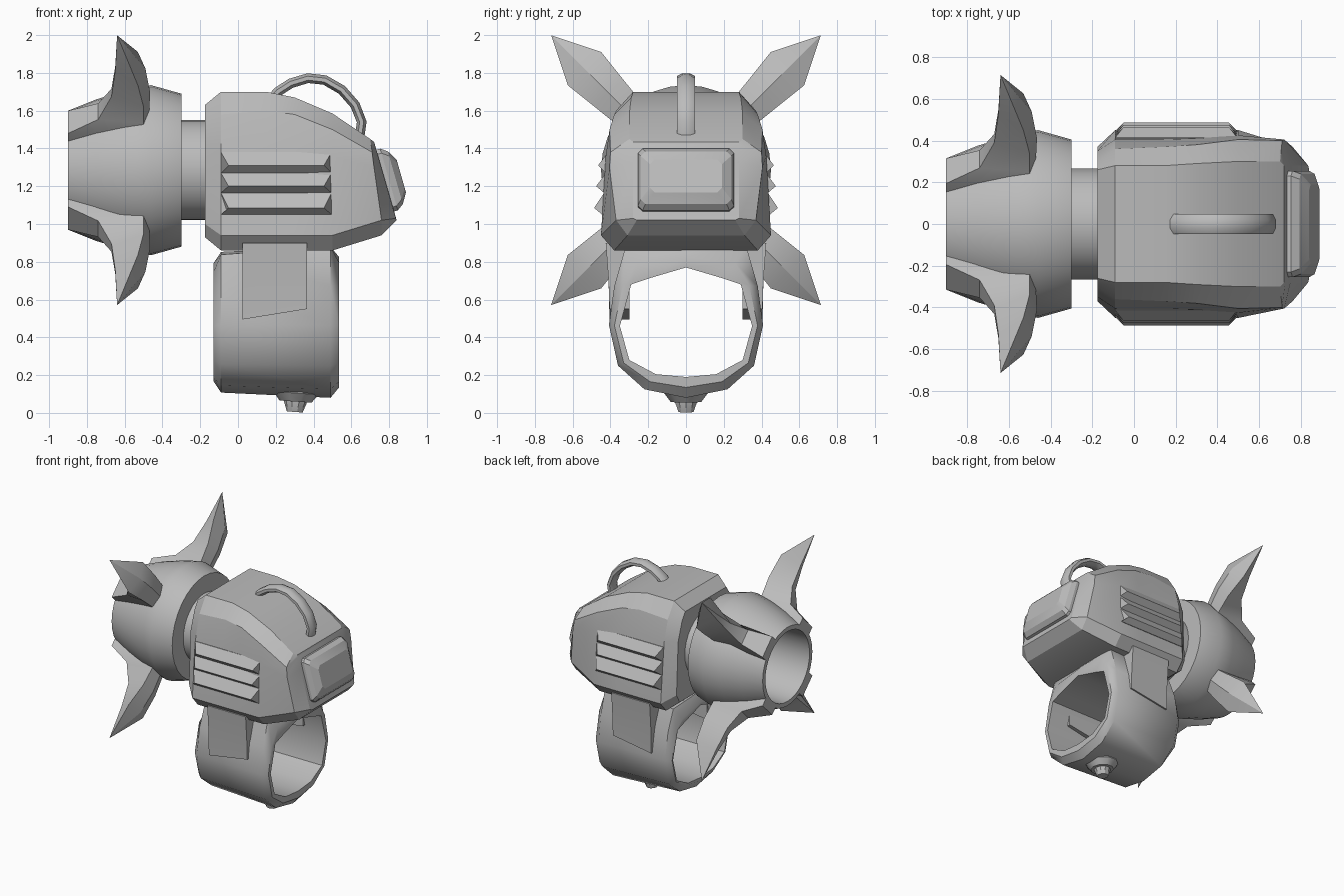
import bpy, bmesh
from math import sin, cos, pi, radians, hypot
from mathutils import Matrix, Vector

cube = bpy.data.objects.get("Cube")
if cube:
    bpy.data.objects.remove(cube, do_unlink=True)

GREY = (0.5, 0.5, 0.5, 1)
metal = bpy.data.materials.new("plain grey")
metal.use_nodes = True
metal.diffuse_color = GREY
metal.node_tree.nodes["Principled BSDF"].inputs["Base Color"].default_value = GREY

AXIS_Z = 1.285  # height of the barrel axis


def loft(name, rings, angle=30, closed=False, caps=True, matrix=None):
    """Skin a list of equally long point rings into one object."""
    bm = bmesh.new()
    rows = [[bm.verts.new(p) for p in ring] for ring in rings]
    n = len(rows[0])
    pairs = list(zip(rows, rows[1:]))
    if closed:
        pairs.append((rows[-1], rows[0]))
    for a, b in pairs:
        for i in range(n):
            j = (i + 1) % n
            bm.faces.new((a[i], a[j], b[j], b[i]))
    if caps and not closed:
        bm.faces.new(rows[0])
        bm.faces.new(rows[-1])
    bmesh.ops.remove_doubles(bm, verts=bm.verts, dist=0.0005)
    bmesh.ops.recalc_face_normals(bm, faces=bm.faces)
    if matrix:
        bm.transform(matrix)
    mesh = bpy.data.meshes.new(name)
    bm.to_mesh(mesh)
    bm.free()
    mesh.materials.append(metal)
    obj = bpy.data.objects.new(name, mesh)
    bpy.context.collection.objects.link(obj)
    bpy.ops.object.select_all(action='DESELECT')
    obj.select_set(True)
    bpy.context.view_layer.objects.active = obj
    bpy.ops.object.shade_smooth_by_angle(angle=radians(angle))
    return obj


def mirrored(half):
    """Close a half outline across the y = 0 plane."""
    return half + [(x, -y, z) for x, y, z in reversed(half) if y > 0]


def lathe(name, profile, sides, matrix, closed=False):
    """Revolve (radius, height) pairs about the local z axis."""
    rings = [[(r * cos(2 * pi * i / sides), r * sin(2 * pi * i / sides), h)
              for i in range(sides)] for r, h in profile]
    return loft(name, rings, 32, closed, True, matrix)


# Barrel with an open muzzle, and its neck
along_x = Matrix.Translation((0, 0, AXIS_Z)) @ Matrix.Rotation(pi / 2, 4, 'Y')
lathe("barrel", [(.27, -.5), (.28, -.9), (.315, -.9), (.375, -.75), (.42, -.6),
                 (.45, -.46), (.405, -.3)], 32, along_x)
lathe("neck", [(.265, -.32), (.265, -.15)], 32, along_x)

# Four curved fins: each slice is radius, front x, front half width,
# side x, side half width, back x
FIN = [(.28, -.9, .085, -.5, .09, -.48),
       (.36, -.9, .085, -.5, .09, -.475),
       (.44, -.74, .06, -.5, .09, -.47),
       (.58, -.67, .03, -.5, .105, -.465),
       (.76, -.65, .015, -.53, .125, -.49),
       (1.01, -.64, 0, -.64, 0, -.64)]
fin_rings = [[(xa, -ta, r), (xm, -tm, r), (xb, 0, r), (xm, tm, r), (xa, ta, r)]
             for r, xa, ta, xm, tm, xb in FIN]
for k, name in enumerate(["upper_left", "lower_left", "lower_right", "upper_right"]):
    turn = Matrix.Translation((0, 0, AXIS_Z)) @ Matrix.Rotation(pi / 4 + k * pi / 2, 4, 'X')
    loft(name + "_fin", fin_rings, 30, caps=False, matrix=turn)

# Faceted main housing, lofted from back to front
BOTTOM = [(.45, .94), (.38, .86)]
SECTIONS = [(-.175, [(.26, 1.63), (.3, 1.57), (.35, 1.42), (.37, 1), (.33, .93)]),
            (-.09, [(.28, 1.7), (.36, 1.58), (.405, 1.42)] + BOTTOM),
            (.15, [(.28, 1.7), (.37, 1.6), (.405, 1.42)] + BOTTOM),
            (.3, [(.29, 1.67), (.38, 1.58), (.41, 1.4)] + BOTTOM),
            (.5, [(.3, 1.585), (.405, 1.5), (.425, 1.36)] + BOTTOM)]
body = [mirrored([(x, y, z) for y, z in half]) for x, half in SECTIONS]
body.append(mirrored([(.7, .3, 1.45), (.71, .4, 1.38), (.72, .405, 1.3),
                      (.76, .37, 1.02), (.76, .31, .94)]))
body.append(mirrored([(.72, .28, 1.435), (.725, .28, 1.42), (.75, .28, 1.33),
                      (.835, .28, 1.03), (.84, .26, 1.02)]))
loft("housing", body, 22)

# Bevelled lens on the sloping nose
up = Vector((-.12, 0, .42)).normalized()
out = Vector((.42, 0, .12)).normalized()
centre = Vector((.78, 0, 1.23))
lens = []
for w, h, d in [(.255, .17, -.03), (.255, .17, .02), (.24, .145, .055), (.19, .09, .088)]:
    c = .025
    corners = [(w, h - c), (w - c, h), (c - w, h), (-w, h - c),
               (-w, c - h), (c - w, -h), (w - c, -h), (w, c - h)]
    lens.append([centre + Vector((0, a, 0)) + up * b + out * d for a, b in corners])
loft("nose_lens", lens, 22)

# Louvred vents and strap plates on both sides
LOUVRES = [1.38, 1.31, 1.27, 1.2, 1.165, 1.085, 1.05]
for s, side in ((1, "left"), (-1, "right")):
    ends = []
    for root_x, peak_x in ((-.09, -.05), (.495, .455)):
        ring = [(root_x, s * .3, LOUVRES[0])]
        for i, z in enumerate(LOUVRES):
            y = .41 + .045 * (1.42 - z) / .48
            peak = i % 2
            ring.append((peak_x if peak else root_x, s * (y + .045 * peak), z))
        ring.append((root_x, s * .3, LOUVRES[-1]))
        ends.append(ring)
    loft(side + "_vents", ends, 15)
    strap = [[(x, s * .3, .9), (x, s * .425, .9), (x, s * .41, .7),
              (x, s * .405, low), (x, s * .3, low)] for x, low in ((.025, .495), (.365, .55))]
    loft(side + "_strap", strap, 15)

# Grip ring under the housing: blends between an inner and an outer outline
INNER = [(0, .77), (.29, .68), (.35, .46), (.3, .28), (.16, .205), (0, .19)]
OUTER = [(0, .88), (.32, .88), (.38, .67), (.408, .465), (.36, .25), (.22, .125), (0, .08)]
INNER.insert(1, (.2, .711))
band = []
for x, t in [(.535, 0), (.535, .5), (.49, 1), (-.09, .75), (-.13, .2), (-.13, 0)]:
    band.append(mirrored([(x, a + (c - a) * t, b + (d - b) * t)
                          for (a, b), (c, d) in zip(INNER, OUTER)]))
loft("grip_ring", band, 42, closed=True)

# Stud under the grip ring
tilt = Matrix.Translation((.3, 0, 0)) @ Matrix.Rotation(radians(4), 4, 'Y')
lathe("stud_base", [(.12, .15), (.12, .105), (.085, .06)], 10, tilt)
lathe("stud_knob", [(.06, .08), (.06, .055), (.042, .005)], 10, tilt)

# Carry handle: a flattened tube swept along an arch
PATH = [(.16, 1.64), (.21, 1.7), (.28, 1.745), (.37, 1.772), (.46, 1.762),
        (.55, 1.71), (.62, 1.63), (.655, 1.54), (.64, 1.44)]
handle = []
for i, (x, z) in enumerate(PATH):
    (x0, z0), (x1, z1) = PATH[max(i - 1, 0)], PATH[min(i + 1, len(PATH) - 1)]
    length = hypot(x1 - x0, z1 - z0)
    nx, nz = (z0 - z1) / length, (x1 - x0) / length
    handle.append([(x + nx * .028 * cos(a), .052 * sin(a), z + nz * .028 * cos(a))
                   for a in (pi / 8 + k * pi / 4 for k in range(8))])
loft("handle", handle, 40)
